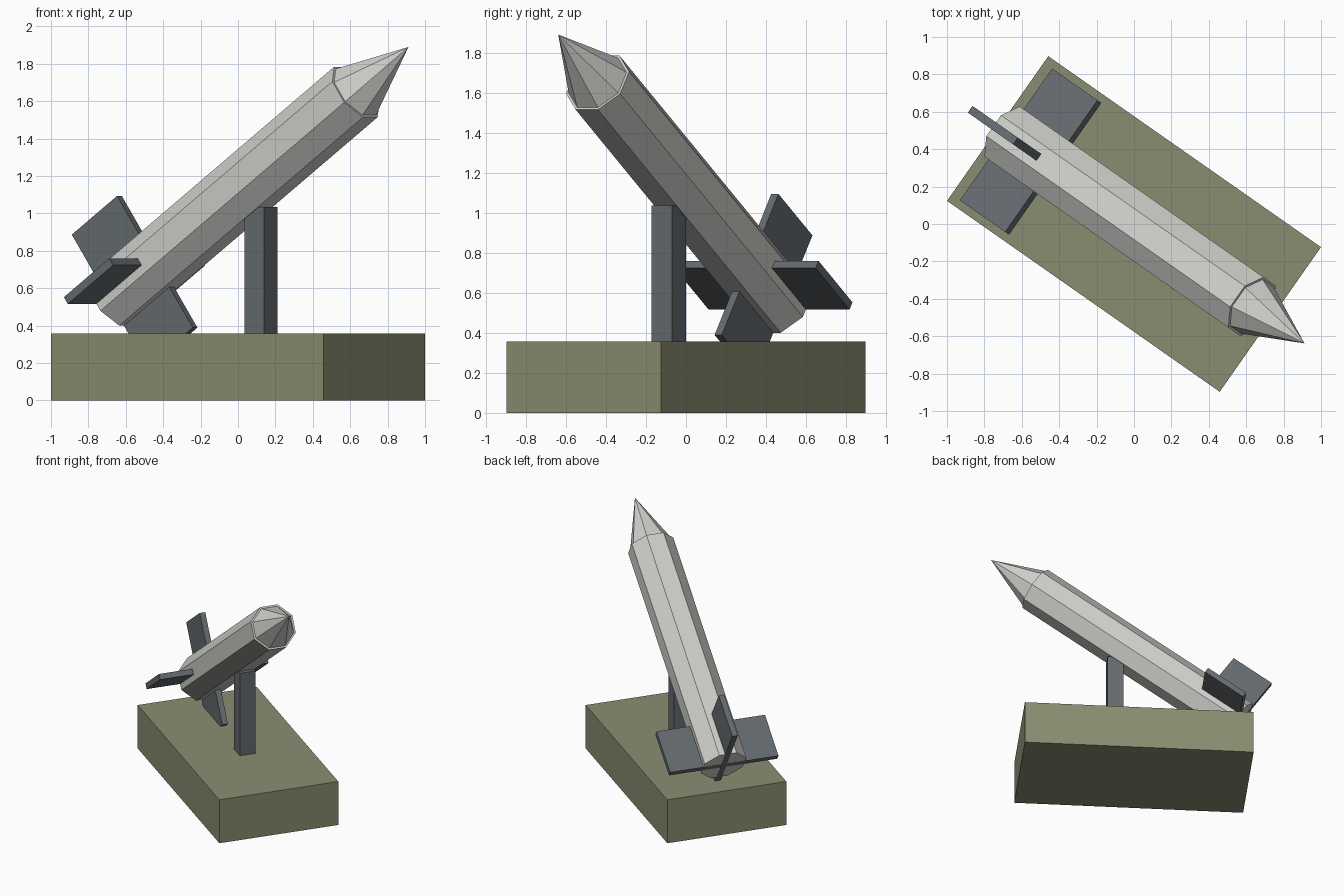
import bpy, bmesh, math
from mathutils import Matrix, Vector

if "Cube" in bpy.data.objects:
    bpy.data.objects.remove(bpy.data.objects["Cube"])

YAW = Matrix.Rotation(math.radians(-35), 4, 'Z')      # whole model is turned on plan
PITCH = Matrix.Rotation(math.radians(-35), 4, 'Y')    # rocket nose raised
# Rocket frame: local x runs along the rocket axis from its tail
ROCKET = YAW @ Matrix.Translation((-0.822, 0, 0.535)) @ PITCH
RADIUS = 0.178


def material(name, rgb):
    m = bpy.data.materials.new(name)
    m.diffuse_color = (*rgb, 1)
    m.use_nodes = True
    m.node_tree.nodes["Principled BSDF"].inputs["Base Color"].default_value = m.diffuse_color
    return m


OLIVE = material("olive", (0.255, 0.268, 0.165))
PALE = material("pale_grey", (0.62, 0.62, 0.59))
SLATE = material("slate", (0.130, 0.147, 0.160))


def finish(name, bm, frame, mat):
    bm.transform(frame)
    bmesh.ops.recalc_face_normals(bm, faces=bm.faces)
    me = bpy.data.meshes.new(name)
    bm.to_mesh(me)
    bm.free()
    me.materials.append(mat)
    ob = bpy.data.objects.new(name, me)
    bpy.context.collection.objects.link(ob)
    return ob


def box(name, lo, hi, frame, mat):
    lo, hi = Vector(lo), Vector(hi)
    bm = bmesh.new()
    bmesh.ops.create_cube(bm, size=1)
    bm.transform(Matrix.Translation((lo + hi) / 2) @ Matrix.Diagonal((*(hi - lo), 1)))
    return finish(name, bm, frame, mat)


def octagon_tube(name, start, end, r1, r2, mat):
    bm = bmesh.new()
    bmesh.ops.create_cone(bm, cap_ends=True, segments=8, radius1=r1, radius2=r2,
                          depth=end - start)
    # half-step turn puts flat sides up and down, then lay along local x
    place = (Matrix.Translation(((start + end) / 2, 0, 0))
             @ Matrix.Rotation(math.pi / 2, 4, 'Y'))
    v = bm.verts[:][0].co
    off = math.degrees(math.atan2(v.y, v.x)) % 45
    place = place @ Matrix.Rotation(math.radians(22.5 - off), 4, 'Z')
    bmesh.ops.remove_doubles(bm, verts=bm.verts, dist=1e-5)
    return finish(name, bm, ROCKET @ place, mat)


# Launcher base and support post
box("base", (-0.89, -0.472, 0), (0.89, 0.472, 0.357), YAW, OLIVE)
box("support_post", (0.0875, -0.0625, 0.34), (0.2125, 0.0625, 1.035), YAW, SLATE)

# Eight-sided rocket body and pointed nose sunk slightly into it
octagon_tube("rocket_body", 0, 1.943, RADIUS, RADIUS, PALE)
octagon_tube("nose_cone", 1.907, 2.362, RADIUS, 0, PALE)

# Crossed tail fin plates running through the body
for name, turn in (("side_fins", 0), ("upright_fins", 90)):
    box(name, (-0.001, -0.43, -0.022), (0.36, 0.43, 0.022),
        ROCKET @ Matrix.Rotation(math.radians(turn), 4, 'X'), SLATE)
